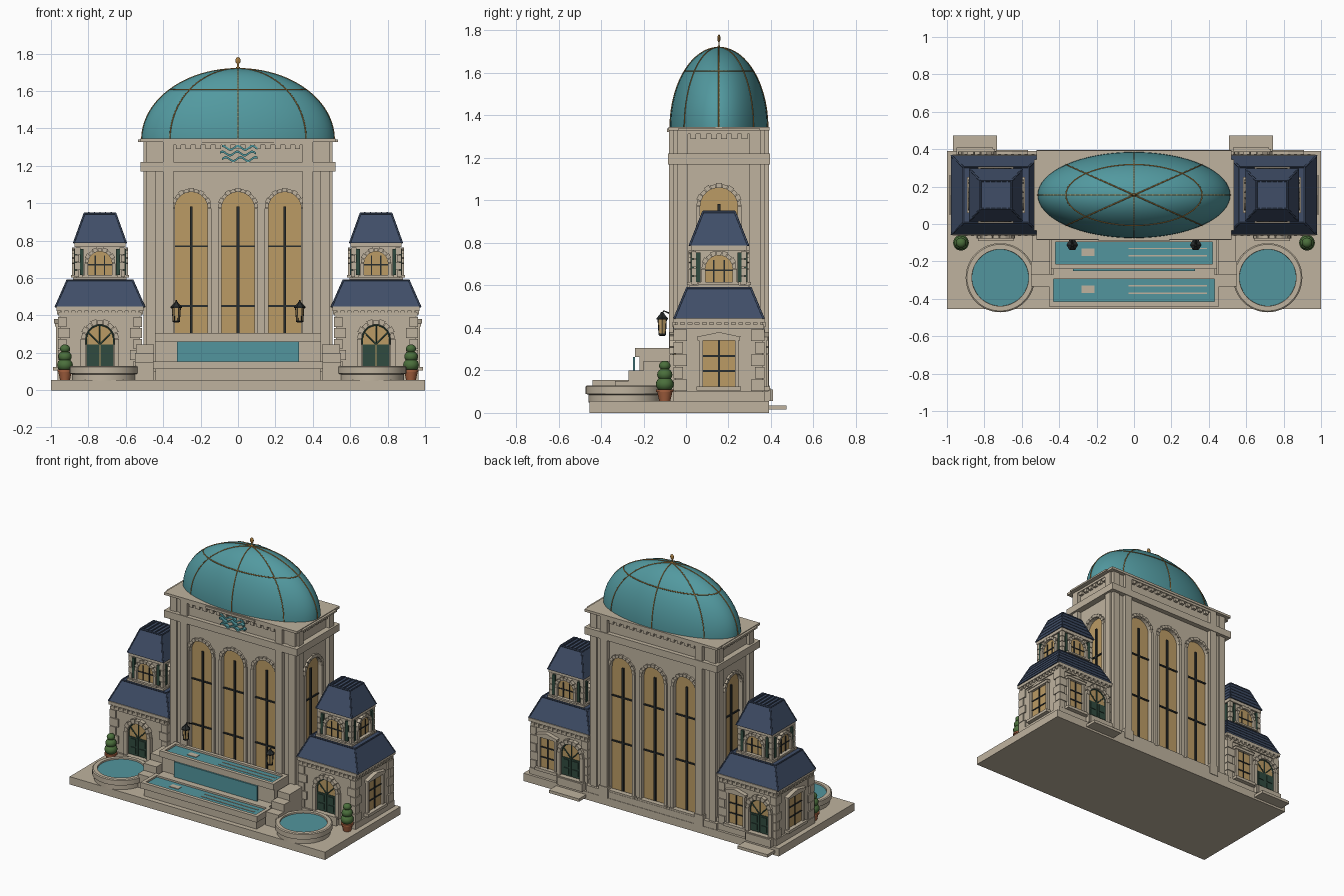
import bpy, bmesh
from math import pi, sin, cos
from mathutils import Matrix

if "Cube" in bpy.data.objects:
    bpy.data.objects.remove(bpy.data.objects["Cube"])

def mat(name, c):
    m = bpy.data.materials.new(name)
    m.diffuse_color = (*c, 1)
    m.use_nodes = True
    m.node_tree.nodes["Principled BSDF"].inputs["Base Color"].default_value = m.diffuse_color
    return m

STONE = mat("stone", (.52, .45, .345)); TEAL = mat("copper", (.085, .32, .35)); WATER = mat("water", (.085, .30, .34))
NAVY = mat("slate", (.05, .075, .135)); GLASS = mat("glass", (.50, .33, .13)); DARK = mat("iron", (.022, .026, .026))
GREEN = mat("green_paint", (.03, .07, .05)); GOLD = mat("gold", (.38, .20, .05))
LEAF = mat("leaf", (.07, .16, .045)); CLAY = mat("clay", (.38, .12, .05))
I = Matrix()
CY = .155

def finish(name, bm, m, M=I, smooth=False):
    bmesh.ops.recalc_face_normals(bm, faces=bm.faces)
    me = bpy.data.meshes.new(name)
    bm.to_mesh(me); bm.free()
    me.transform(M)
    me.materials.append(m)
    o = bpy.data.objects.new(name, me)
    bpy.context.collection.objects.link(o)
    if smooth:
        bpy.ops.object.select_all(action='DESELECT')
        o.select_set(True)
        bpy.context.view_layer.objects.active = o
        bpy.ops.object.shade_smooth_by_angle(angle=.6)
    return o

def loft(bm, rings):
    vs = [[bm.verts.new(p) for p in r] for r in rings]
    n = len(vs[0])
    for a, b in zip(vs, vs[1:]):
        for i in range(n):
            bm.faces.new((a[i], a[(i+1) % n], b[(i+1) % n], b[i]))
    bm.faces.new(vs[0][::-1]); bm.faces.new(vs[-1])

def prisms(name, polys, y0, y1, m, M=I):
    bm = bmesh.new()
    for p in polys:
        loft(bm, [[(x, y, z) for x, z in p] for y in (y0, y1)])
    return finish(name, bm, m, M)

def rect(hx, hy, z, cx=0, cy=0):
    return [(cx-hx, cy-hy, z), (cx+hx, cy-hy, z), (cx+hx, cy+hy, z), (cx-hx, cy+hy, z)]

def boxes(name, items, m, M=I):
    bm = bmesh.new()
    for x0, x1, y0, y1, z0, z1 in items:
        loft(bm, [rect((x1-x0)/2, (y1-y0)/2, z, (x0+x1)/2, (y0+y1)/2) for z in (z0, z1)])
    return finish(name, bm, m, M)

def lathe(name, prof, x, y, m, n=32, sy=1, smooth=True):
    bm = bmesh.new()
    loft(bm, [[(r*cos(2*pi*i/n), sy*r*sin(2*pi*i/n), z) for i in range(n)] for r, z in prof])
    return finish(name, bm, m, Matrix.Translation((x, y, 0)), smooth)

def tube(name, paths, r, m, M=I):
    cu = bpy.data.curves.new(name, 'CURVE')
    cu.dimensions = '3D'; cu.bevel_depth = r; cu.bevel_resolution = 1; cu.use_fill_caps = True
    for p in paths:
        s = cu.splines.new('POLY')
        s.points.add(len(p)-1)
        for q, c in zip(s.points, p):
            q.co = (*(M @ Matrix.Translation(c)).translation, 1)
    cu.materials.append(m)
    o = bpy.data.objects.new(name, cu)
    bpy.context.collection.objects.link(o)
    bpy.ops.object.select_all(action='DESELECT')
    o.select_set(True); bpy.context.view_layer.objects.active = o
    bpy.ops.object.convert(target='MESH')

def arc(x, z, r, n=16):
    return [(x-r*cos(pi*i/n), z+r*sin(pi*i/n)) for i in range(n+1)]

def arch(x, zb, zs, r):
    return [(x-r, zb)] + arc(x, zs, r) + [(x+r, zb)]

def surround(name, M, x, zb, zs, r, t, y0, y1, n=11):
    # jambs and wedge-shaped arch stones
    P = [[(x-r-t, zb), (x-r, zb), (x-r, zs), (x-r-t, zs)], [(x+r, zb), (x+r+t, zb), (x+r+t, zs), (x+r, zs)]]
    for i in range(n):
        a, b = pi*(i+.05)/n, pi*(i+.95)/n
        R = r + t*(1.15 if i % 2 else .9)
        P.append([(x+k*cos(q), zs+k*sin(q)) for k, q in ((r, a), (R, a), (R, b), (r, b))])
    prisms(name, P, y0, y1, STONE, M)

def face(cx, k):
    return Matrix.Translation((cx, CY, 0)) @ Matrix.Rotation(k*pi/2, 4, 'Z')

# base terrace
boxes("base_slab", [(-1, 1, -.455, .39, 0, .055)], STONE)

# central hall
boxes("hall_core", [(-.44, .44, -.17, .17, .05, 1.33)], STONE, face(0, 0))
boxes("hall_bands", [(-.52, .52, -.24, .24, 1.17, 1.22), (-.51, .51, -.232, .232, .055, .10),
                     (-.48, .48, -.21, .21, 1.22, 1.33), (-.52, .52, -.238, .238, 1.328, 1.345),
                     (-.535, .535, -.19, .19, 1.328, 1.34)], STONE, face(0, 0))
for k in range(4):
    M = face(0, k)
    w, d = ((.475, .205), (.205, .475))[k % 2]
    xs = (-.25, 0, .25) if k % 2 == 0 else (0,)
    r, zs, zb = .088, .972, .1
    out = [(-w, zb)]
    for x in xs:
        out += arch(x, zb, zs, r)
    prisms("hall_wall", [out + [(w, zb), (w, 1.18), (-w, 1.18)]], -d, -d+.04, STONE, M)
    for x in xs:
        prisms("hall_window_glass", [arch(x, zb, zs, r)], -d+.018, -d+.04, GLASS, M)
        boxes("hall_window_bars", [(x-.007, x+.007, -d+.008, -d+.02, zb, zs+.01)] +
              [(x-r, x+r, -d+.01, -d+.02, z-.005, z+.005) for z in (.45, .77)], DARK, M)
        surround("hall_window_surround", M, x, zb, zs, r, .02, -d-.014, -d+.01)
        boxes("hall_window_sill", [(x-r-.025, x+r+.025, -d-.025, -d+.01, .085, .112)], STONE, M)
    # pilasters, frieze blocks and dentils
    pil = (.345, .40) if k % 2 == 0 else (.145, .195)
    P = []
    for s in (-1, 1):
        a, b = sorted((s*pil[0], s*pil[1]))
        P += [(a, b, -d-.03, -d+.01, .055, 1.33), (a-.008, b+.008, -d-.034, -d, .055, .13)]
        if k % 2 == 0:
            a, b = sorted((s*.44, s*.49))
            P.append((a, b, -d-.012, -d+.05, .055, 1.33))
    boxes("hall_pilasters", P, STONE, M)
    n = 13 if k % 2 == 0 else 6
    boxes("hall_dentils", [(x-.014, x+.014, -d-.024, -d, 1.29, 1.312) for x in
          [pil[0]*(2*i+1-n)/n for i in range(n)]] + [(-pil[0], pil[0], -d-.028, -d, 1.312, 1.33)], STONE, M)

# wave ornament on the frieze
for j, z in enumerate((1.242, 1.272, 1.302)):
    x0 = (-.085, -.095, -.085)[j]
    top = [(x0+.19*i/24, z+.01*sin(i*pi/5+.6*j)) for i in range(25)]
    prisms("wave_ornament", [top + [(x, q-.012) for x, q in top[::-1]]], -.079, -.045, TEAL)
boxes("ornament_shelf", [(-.19, .19, -.09, -.06, 1.322, 1.338)], STONE)

# dome with ribs, ring and finial
RX, RZ, SY = .515, .38, .23/.515
lathe("dome", [(RX, 1.335)] + [(RX*cos(a), 1.34+RZ*sin(a)) for a in [pi/2*i/20 for i in range(20)]] + [(.004, 1.72)],
      0, CY, TEAL, 64, SY)
def dome_pt(a, b):
    return (RX*cos(a)*cos(b), CY+RX*SY*cos(a)*sin(b), 1.34+RZ*sin(a))
tube("dome_ribs", [[dome_pt(pi/2*i/24, j*pi/4) for i in range(25)] for j in range(8)] +
     [[dome_pt(pi/4, 2*pi*i/48) for i in range(49)]], .0035, GOLD)
lathe("dome_finial", [(.012, 1.71), (.012, 1.725), (.006, 1.73), (.006, 1.745), (.012, 1.752), (.015, 1.763),
                      (.011, 1.775), (.002, 1.782)], 0, CY, GOLD, 12, .5)

# tiered fountain
def basin(name, x, y0, y1, z0, z1, t, zw):
    boxes(name, [(-x, x, y0, y0+t, z0, z1), (-x, x, y1-t, y1, z0, z1), (-x, -x+t, y0, y1, z0, z1),
                 (x-t, x, y0, y1, z0, z1)], STONE)
    boxes(name+"_water", [(-x+t, x-t, y0+t, y1-t, z0, zw)], WATER)
boxes("fountain_body", [(-.44, .44, -.22, -.04, .05, .265), (-.44, .44, -.42, -.2, .05, .115),
                        (-.43, .43, -.28, -.2, .1, .155)], STONE)
basin("upper_basin", .445, -.24, -.07, .262, .305, .025, .292)
basin("lower_basin", .455, -.44, -.27, .113, .155, .025, .143)
boxes("water_curtain", [(-.325, .325, -.25, -.239, .14, .262)], WATER)
for y, z in ((-.15, .292), (-.35, .143)):
    boxes("ripples", [(-.03, .39, y+s-.003, y+s+.003, z, z+.003) for s in (-.02, .02)] +
          [(-.28, -.21, y-.02, y+.02, z, z+.004)], STONE)
for s in (-1, 1):
    side = "left" if s < 0 else "right"
    T = Matrix.Scale(s, 4, (1, 0, 0))
    o = boxes(side+"_cascade_steps", [(.45, .545, -.20, -.05, .05, .245), (.45, .55, -.27, -.2, .05, .2),
                                      (.45, .55, -.335, -.27, .05, .15)], STONE, T)
    if s < 0:
        o.data.flip_normals()
    # round pools
    x, y = s*.715, -.287
    lathe(side+"_pool", [(.172, .05), (.172, .085), (.185, .09), (.185, .125), (.178, .13), (.152, .13), (.15, .11)],
          x, y, STONE, 48)
    lathe(side+"_pool_water", [(.151, .10), (.151, .12)], x, y, WATER, 48)
    # potted topiary
    x = s*.925
    lathe(side+"_plant_pot", [(.026, .055), (.036, .098), (.041, .098), (.041, .11), (.03, .11)], x, -.10, CLAY, 20)
    for i, (r, z) in enumerate(((.042, .135), (.036, .18), (.027, .222))):
        lathe(side+"_topiary", [(max(.001, r*sin(pi*j/10)), z-.85*r*cos(pi*j/10)) for j in range(11)], x, -.10, LEAF, 20)
    # wall lantern
    x = s*.33
    lathe(side+"_lantern_glass", [(.017, .372), (.022, .44)], x, -.112, GLASS, 6, smooth=False)
    lathe(side+"_lantern_cap", [(.031, .44), (.031, .446), (.014, .462), (.006, .475)], x, -.112, DARK, 6, smooth=False)
    lathe(side+"_lantern_foot", [(.012, .362), (.021, .367), (.021, .374)], x, -.112, DARK, 6, smooth=False)
    tube(side+"_lantern_bracket", [[(x, -.112, .465), (x, -.105, .48), (x, -.085, .472), (x, -.05, .455)]], .004, DARK)
    tube(side+"_lantern_bars", [[(x+.018*cos(i*pi/3), -.112+.018*sin(i*pi/3), .37),
         (x+.023*cos(i*pi/3), -.112+.023*sin(i*pi/3), .442)] for i in range(6)], .002, DARK)

# side pavilions
def door(M, x, d):
    r, zs, zb = .073, .275, .12
    prisms("door_fanlight", [arch(x, zb, zs, r)], -d-.008, -d+.01, GLASS, M)
    boxes("door_leaves", [(x-r, x-.002, -d-.014, -d, zb, .245), (x+.002, x+r, -d-.014, -d, zb, .245)], GREEN, M)
    boxes("door_panels", [(x+s*.037-.022, x+s*.037+.022, -d-.019, -d, a, b) for s in (-1, 1)
                          for a, b in ((.135, .175), (.187, .235))], GREEN, M)
    bars = [[(x, -d-.01, .245), (x+.07*cos(a), -d-.01, .275+.07*sin(a))] for a in (.5, pi/2, pi-.5)]
    bars.append([(p, -d-.01, q) for p, q in arch(x, .245, zs, r)])
    tube("fanlight_bars", bars, .004, GREEN, M)
    surround("door_surround", M, x, .1, zs, r+.004, .026, -d-.028, -d+.01, 9)
    boxes("door_step", [(x-.095, x+.095, -d-.04, -d, .055, .115)], STONE, M)

def window(M, x, d, w):
    z0, z1 = .125, .34
    boxes("window_glass", [(x-w, x+w, -d-.006, -d+.01, z0, z1)], GLASS, M)
    boxes("window_bars", [(x-.004, x+.004, -d-.012, -d, z0, z1)] +
          [(x-w, x+w, -d-.011, -d, z-.004, z+.004) for z in (.197, .268)], DARK, M)
    boxes("window_frame", [(x-w-.018, x-w, -d-.02, -d, z0, z1), (x+w, x+w+.018, -d-.02, -d, z0, z1),
                           (x-w-.03, x+w+.03, -d-.035, -d, z0-.02, z0), (x-w-.025, x+w+.025, -d-.025, -d, z1, z1+.018)], STONE, M)
    prisms("window_pediment", [[(x-w-.03, z1+.018), (x+w+.03, z1+.018), (x, z1+.04)]], -d-.03, -d, STONE, M)

def quoins(name, cx, hx, hy, z0, z1, n, L):
    h = (z1-z0)/n
    P = []
    for i in range(n):
        a, b = (L, L*.65) if i % 2 else (L*.65, L)
        for sx in (-1, 1):
            for sy in (-1, 1):
                x = sorted((sx*(hx+.01), sx*(hx-a))); y = sorted((sy*(hy+.01), sy*(hy-b)))
                P.append((*x, *y, z0+i*h+.002, z0+(i+1)*h-.002))
    boxes(name, P, STONE, face(cx, 0))

def roof(name, cx, b, t, z0, z1, n):
    # overlapping slate courses with hip ridges
    bm = bmesh.new()
    at = lambda q, e=0: rect(b[0]+(t[0]-b[0])*q+e, b[1]+(t[1]-b[1])*q+e, z0+(z1-z0)*q)
    for i in range(n):
        loft(bm, [at(i/n, .003), at((i+1)/n)])
    M = face(cx, 0)
    finish(name, bm, NAVY, M)
    A, B = at(0), at(1)
    tube(name+"_ridges", [[A[i], B[i]] for i in range(4)] + [[B[i], B[(i+1) % 4]] for i in range(4)], .005, NAVY, M)

for cx in (-.738, .738):
    F = face(cx, 0)
    HX, HY, UX, UY = .215, .205, .125, .12
    def block(hx, hy, z0, z1):
        return (-hx, hx, -hy, hy, z0, z1)
    boxes("pavilion_walls", [block(HX, HY, .05, .44), block(UX, UY, .57, .79)], STONE, F)
    boxes("pavilion_mouldings", [block(HX+.012, HY+.012, .055, .10), block(HX+.008, HY+.008, .395, .415),
          block(HX+.018, HY+.012, .425, .448), block(UX+.018, UY+.018, .582, .603), block(UX+.012, UY+.012, .765, .79)], STONE, F)
    quoins("pavilion_quoins", cx, HX, HY, .10, .395, 5, .055)
    quoins("upper_quoins", cx, UX, UY, .603, .765, 4, .02)
    roof("lower_roof", cx, (.238, .21), (.175, .15), .445, .588, 5)
    roof("upper_roof", cx, (.14, .138), (.083, .075), .787, .945, 5)
    boxes("roof_top_seams", [(x-.003, x+.003, -.075, .075, .94, .953) for x in (-.06, -.03, 0, .03, .06)], NAVY, F)
    for k in range(4):
        M = face(cx, k)
        d, w = ((HY, HX), (HX, HY))[k % 2]
        n = 12
        boxes("pavilion_dentils", [(x-.008, x+.008, -d-.014, -d, .405, .427) for x in
              [w*(2*i+1-n)/n for i in range(n)]], STONE, M)
        # upper arched windows with shutters
        u = (UY, UX)[k % 2]
        prisms("upper_window_glass", [arch(0, .615, .678, .064)], -u-.006, -u+.01, GLASS, M)
        boxes("upper_window_bars", [(x-.003, x+.003, -u-.011, -u, .615, .72) for x in (-.025, .025)] +
              [(-.064, .064, -u-.01, -u, .667, .674)], DARK, M)
        surround("upper_window_surround", M, 0, .61, .678, .064, .02, -u-.024, -u, 9)
        boxes("upper_window_sill", [(-.095, .095, -u-.03, -u, .603, .615)], STONE, M)
        boxes("upper_shutters", [(a, a+.02, -u-.014, -u, .615, .755) for a in (-.107, .087)], GREEN, M)
    door(face(cx, 0), 0, HY)
    window(face(cx, 1 if cx > 0 else 3), 0, HX, .075)
    # rear door, rear window and rear steps
    door(face(cx, 2), .1, HY)
    window(face(cx, 2), -.085, HY, .055)
    boxes("rear_steps", [(-.23, .005, .2, .317, .015, .035), (-.21, -.015, .2, .255, .055, .11)], STONE, F)
